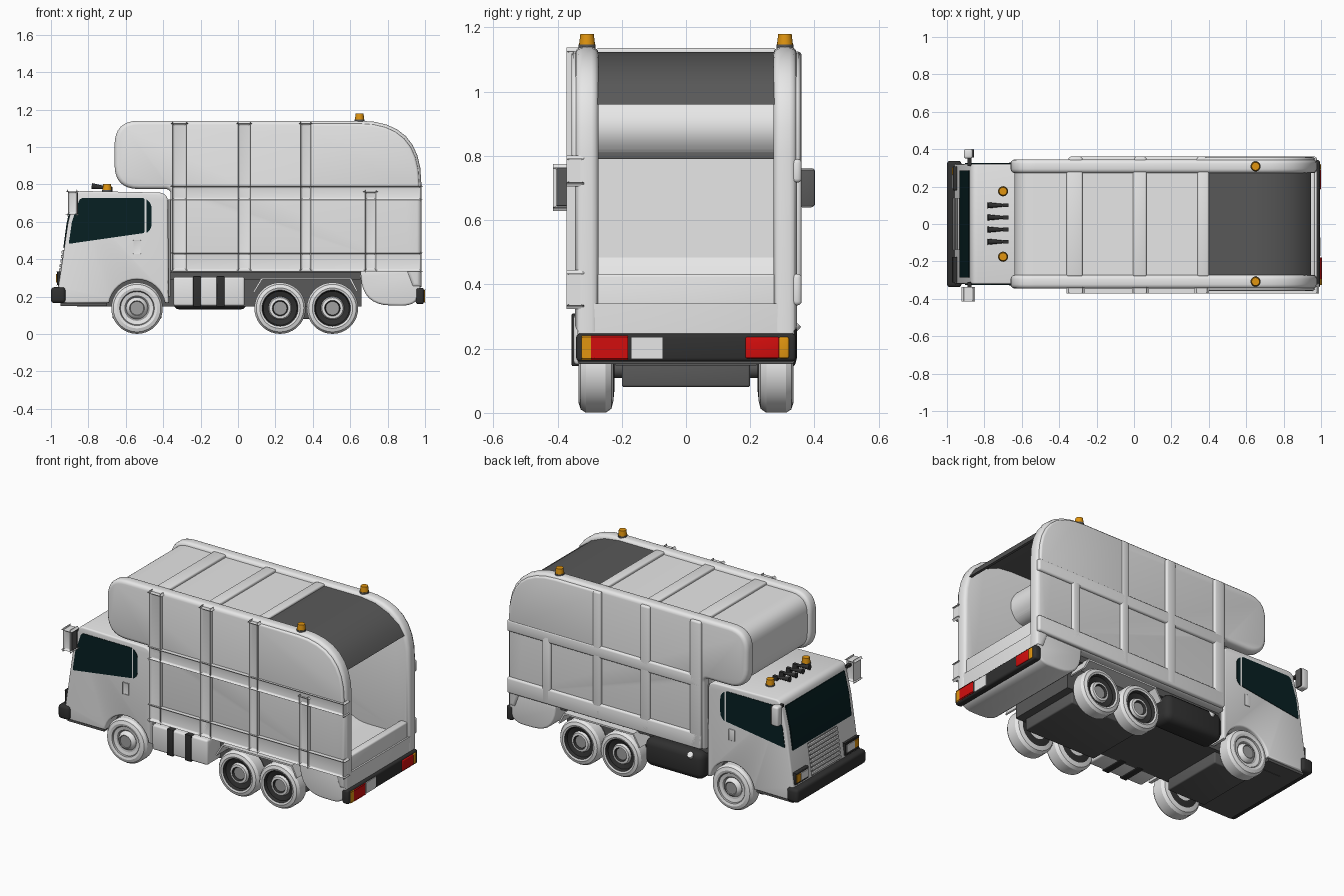
import bpy, bmesh, math
from mathutils import Matrix, Vector

cube = bpy.data.objects.get("Cube")
if cube:
    bpy.data.objects.remove(cube, do_unlink=True)


def material(name, r, g, b):
    m = bpy.data.materials.new(name)
    m.use_nodes = True
    m.diffuse_color = (r, g, b, 1)
    m.node_tree.nodes["Principled BSDF"].inputs["Base Color"].default_value = (r, g, b, 1)
    return m


WHITE = material("white paint", .8, .8, .8)
GREY = material("mid grey", .35, .35, .35)
DARK = material("dark grey", .1, .1, .1)
BLACK = material("black rubber", .03, .03, .03)
GLASS = material("tinted glass", .002, .014, .016)
ORANGE = material("orange lamp", .75, .3, .005)
RED = material("red lamp", .65, .004, .004)


def finish(name, bm, *mats):
    bmesh.ops.recalc_face_normals(bm, faces=bm.faces)
    me = bpy.data.meshes.new(name)
    bm.to_mesh(me)
    bm.free()
    for m in mats:
        me.materials.append(m)
    ob = bpy.data.objects.new(name, me)
    bpy.context.collection.objects.link(ob)
    bpy.ops.object.select_all(action='DESELECT')
    ob.select_set(True)
    bpy.context.view_layer.objects.active = ob
    bpy.ops.object.shade_smooth_by_angle(angle=math.radians(32))
    return ob


def rounded(pts, steps=8):
    """Round the corners of a closed outline of (x, z, radius) points."""
    out = []
    for i, (x, z, r) in enumerate(pts):
        c = Vector((x, z))
        if not r:
            out.append(c)
            continue
        a, b = (Vector(pts[j % len(pts)][:2]) for j in (i - 1, i + 1))
        a, b = c + (a - c).normalized() * r, c + (b - c).normalized() * r
        for k in range(steps + 1):
            t = k / steps
            out.append(a * (1 - t) ** 2 + c * 2 * t * (1 - t) + b * t * t)
    return out


def prism(name, pts, y0, y1, mat, bevel=0.0):
    """Extrude an x-z outline along y, softening the rims of both caps."""
    bm = bmesh.new()
    base = bm.faces.new([bm.verts.new((p[0], y0, p[1])) for p in pts])
    ext = bmesh.ops.extrude_face_region(bm, geom=[base], use_keep_orig=True)
    moved = [g for g in ext["geom"] if isinstance(g, bmesh.types.BMVert)]
    bmesh.ops.translate(bm, vec=(0, y1 - y0, 0), verts=moved)
    if bevel:
        rims = [e for e in bm.edges if abs(e.verts[0].co.y - e.verts[1].co.y) < 1e-5]
        bmesh.ops.bevel(bm, geom=rims, offset=bevel, segments=3, profile=.5,
                        affect='EDGES', clamp_overlap=True)
    return finish(name, bm, mat)


def box(name, x0, x1, y0, y1, z0, z1, mat, bevel=0.0):
    bm = bmesh.new()
    bmesh.ops.create_cube(bm, size=1)
    for v in bm.verts:
        v.co = ((x0 + x1) / 2 + v.co.x * (x1 - x0), (y0 + y1) / 2 + v.co.y * (y1 - y0),
                (z0 + z1) / 2 + v.co.z * (z1 - z0))
    if bevel:
        bmesh.ops.bevel(bm, geom=bm.edges[:], offset=bevel, segments=3, profile=.5,
                        affect='EDGES', clamp_overlap=True)
    return finish(name, bm, mat)


def cone(name, centre, r1, r2, depth, axis, mat, sides=20):
    bm = bmesh.new()
    turn = Vector((0, 0, 1)).rotation_difference(Vector(axis)).to_matrix().to_4x4()
    bmesh.ops.create_cone(bm, cap_ends=True, segments=sides, radius1=r1, radius2=r2,
                          depth=depth, matrix=Matrix.Translation(centre) @ turn)
    return finish(name, bm, mat)


def wheel(name, x, side, profile, mats, sides=36):
    """Lathe (radius, y, material slot) rings around the axle."""
    bm = bmesh.new()
    rings = []
    for r, y, _ in profile:
        rings.append([bm.verts.new((x + r * math.cos(k * math.tau / sides), side * y,
                                    .138 + r * math.sin(k * math.tau / sides))) for k in range(sides)])
    for i in range(len(rings) - 1):
        for k in range(sides):
            n = (k + 1) % sides
            f = bm.faces.new((rings[i][k], rings[i][n], rings[i + 1][n], rings[i + 1][k]))
            f.material_index = profile[i][2]
    bm.faces.new(rings[0])
    bm.faces.new(rings[-1]).material_index = profile[-1][2]
    finish(name, bm, *mats)


SIDES = (("right", -1), ("left", 1))

# Container: core with recessed roof, open rear
core = rounded([(-.64, .79, .11), (-.64, 1.12, .11), (.5, 1.12, 0), (.5, .33, 0),
                (-.345, .33, 0), (-.345, .79, 0)])
prism("container_core", core, -.28, .28, WHITE)
side = rounded([(-.66, .775, .13), (-.66, 1.14, .13), (.98, 1.14, .33), (.98, .25, 0),
                (.93, .25, 0), (.9, .33, 0), (-.36, .33, 0), (-.36, .775, .03)])
rear_panel = rounded([(.335, .74, 0), (.335, 1.125, 0), (.968, 1.125, .32), (.968, .74, 0)])
for word, s in SIDES:
    prism(word + "_side_shell", side, s * .272, s * .345, WHITE, .025)
    prism(word + "_rear_side_panel", rear_panel, s * .33, s * .357, WHITE, .012)
    for x0, x1, z0, z1 in ((-.35, -.275, .34, 1.125), (0, .067, .34, 1.125),
                           (.335, .39, .34, 1.125), (.68, .738, .34, .76),
                           (-.35, .978, .717, .79), (-.35, .978, .335, .433)):
        box(word + "_side_rib", x0, x1, s * .33, s * .36, z0, z1, WHITE, .012)
for x0, x1 in ((-.36, -.275), (-.005, .067), (.34, .4)):
    box("roof_rib", x0, x1, -.28, .28, 1.1, 1.136, WHITE, .009)

# Rear lid, packer blade, hopper and sill
lid = [(.4, 1.123), (.65, 1.123), (.75, 1.11), (.84, 1.072), (.91, 1.02), (.947, .96),
       (.93, .96), (.89, 1.01), (.83, 1.052), (.74, 1.09), (.65, 1.1), (.4, 1.1)]
prism("rear_lid", lid, -.275, .275, DARK)
blade = rounded([(.49, .79, 0), (.49, 1.0, 0), (.6, 1.0, .04), (.68, .88, .09), (.6, .79, .04)])
prism("packer_blade", blade, -.275, .275, WHITE)
scoop = rounded([(.49, .3, 0), (.49, .5, 0), (.58, .35, .12), (.94, .35, 0), (.94, .3, 0)])
prism("hopper_floor", scoop, -.275, .275, WHITE)
box("rear_sill", .92, .968, -.28, .28, .24, .433, WHITE, .01)
box("sill_ledge", .96, .976, -.27, .27, .285, .34, WHITE, .005)
belly = rounded([(.655, .34, 0), (.665, .155, .15), (.975, .15, .1), (.978, .34, 0)])
prism("hopper_belly", belly, -.338, .338, WHITE, .012)

# Rear bumper and lamps
box("rear_bumper", .95, .994, -.342, .342, .16, .247, BLACK, .012)
box("number_plate", .99, .998, -.17, -.073, .167, .235, WHITE)
for word, s in SIDES:
    box(word + "_tail_lamp", .985, 1.0, s * .185, s * .29, .17, .236, RED, .005)
    box(word + "_rear_indicator", .975, .999, s * .289, s * .32, .17, .236, ORANGE, .005)

# Cab with wheel arch cut into its outline
arch = [(-.54 + .152 * math.cos(a), .14 + .152 * math.sin(a))
        for a in (math.radians(10 + k * 10) for k in range(17))]
cab = rounded([(-.96, .165, 0), (-.96, .25, 0), (-.91, .59, 0), (-.868, .765, .035),
               (-.375, .755, .05), (-.37, .165, 0)])
prism("cab", cab + arch, -.322, .322, WHITE, .01)
box("cab_rear_seal", -.375, -.36, -.3, .3, .2, .72, GREY)
window = rounded([(-.905, .482, .01), (-.888, .6, 0), (-.845, .727, .02), (-.5, .727, .01),
                  (-.5, .54, .01)])
quarter = rounded([(-.49, .54, 0), (-.49, .72, 0), (-.462, .7, .03), (-.462, .56, .03)])
windscreen = [(-.934, .46), (-.917, .59), (-.886, .725), (-.87, .72), (-.9, .59), (-.92, .46)]
prism("windscreen", windscreen, -.287, .287, GLASS)
for word, s in SIDES:
    prism(word + "_door_window", window, s * .317, s * .325, GLASS)
    prism(word + "_quarter_window", quarter, s * .317, s * .325, GLASS)
    box(word + "_door_handle", -.56, -.52, s * .318, s * .326, .43, .5, WHITE, .002)
    # Mirror: pale housing, dark glass facing back
    box(word + "_mirror", -.91, -.862, s * .35, s * .402, .64, .762, WHITE, .012)
    box(word + "_mirror_glass", -.866, -.856, s * .355, s * .4, .645, .757, DARK, .003)
    box(word + "_mirror_arm", -.89, -.87, s * .31, s * .36, .73, .745, BLACK)
    # Headlamp cluster
    box(word + "_headlamp_frame", -.968, -.94, s * .18, s * .308, .262, .335, BLACK, .004)
    box(word + "_headlamp", -.973, -.96, s * .19, s * .262, .275, .322, WHITE)
    box(word + "_front_indicator", -.973, -.96, s * .265, s * .303, .275, .322, ORANGE)

# Grille and front bumper
grille = [(-.962, .255), (-.934, .45), (-.92, .45), (-.94, .255)]
prism("grille_back", grille, -.14, .14, GREY)
for k in range(8):
    z = .262 + k * .024
    x = -.968 + (z - .255) * .14
    box("grille_slat", x, x + .02, -.14, .14, z, z + .015, WHITE, .002)
box("front_bumper", -1.0, -.922, -.338, .338, .165, .25, BLACK, .018)

# Roof beacons and air horns
for bx, by, bz in ((-.7, .175, .755), (.65, .308, 1.132)):
    for word, s in SIDES:
        cone(word + "_beacon_base", (bx, s * by, bz + .007), .027, .027, .016, (0, 0, 1), DARK)
        cone(word + "_beacon", (bx, s * by, bz + .03), .025, .021, .034, (0, 0, 1), ORANGE)
for y in (.1, .035, -.03, -.095):
    cone("air_horn", (-.735, y, .785), .006, .016, .095, (-1, 0, .12), BLACK, 12)
    box("horn_mount", -.70, -.67, y - .01, y + .01, .755, .787, BLACK)

# Chassis and underside
box("chassis", -.86, .66, -.22, .22, .148, .335, DARK)
box("chassis_outer", -.36, .655, -.29, .29, .29, .335, DARK)
box("cab_floor", -.95, -.7, -.31, .31, .15, .18, DARK)
box("front_axle_housing", -.67, -.41, -.2, .2, .08, .16, DARK, .008)
box("rear_axle_housing", .12, .61, -.2, .2, .08, .16, DARK, .008)
for x in (-.54, .225, .505):
    cone("axle", (x, 0, .138), .03, .03, .5, (0, 1, 0), DARK)

# Side equipment: strapped locker on the right, fuel tank on the left
box("locker", -.345, .035, -.35, -.21, .15, .305, WHITE, .012)
for x in (-.24, -.115):
    box("locker_strap", x, x + .043, -.356, -.2, .146, .309, BLACK, .004)
box("fuel_tank", -.35, .05, .2, .345, .13, .3, BLACK, .04)
cone("fuel_cap", (-.27, .335, .27), .02, .018, .03, (0, .7, .7), WHITE)

# Rear mudguards
guard = [(.08, .225), (.125, .3), (.605, .3), (.64, .23), (.632, .227), (.598, .29),
         (.13, .29), (.088, .221)]
for word, s in SIDES:
    prism(word + "_mudguard", guard, s * .22, s * .335, WHITE)

# Wheels
tyre = [(.06, .222, 1), (.1, .226, 0), (.125, .232, 0), (.1375, .25, 0), (.1375, .312, 0),
        (.127, .328, 0), (.108, .334, 0)]
front_rim = [(.093, .33, 2), (.088, .322, 0), (.068, .318, 2), (.058, .308, 0),
             (.05, .325, 0), (.04, .332, 2), (.036, .328, 2)]
rear_rim = [(.097, .33, 1), (.09, .312, 1), (.062, .302, 0), (.056, .318, 0),
            (.042, .32, 1), (.036, .308, 2)]
for word, s in SIDES:
    wheel(word + "_front_wheel", -.54, s, tyre + front_rim, (WHITE, BLACK, GREY))
    for x in (.225, .505):
        wheel(word + "_rear_wheel", x, s, tyre + rear_rim, (WHITE, BLACK, GREY))
